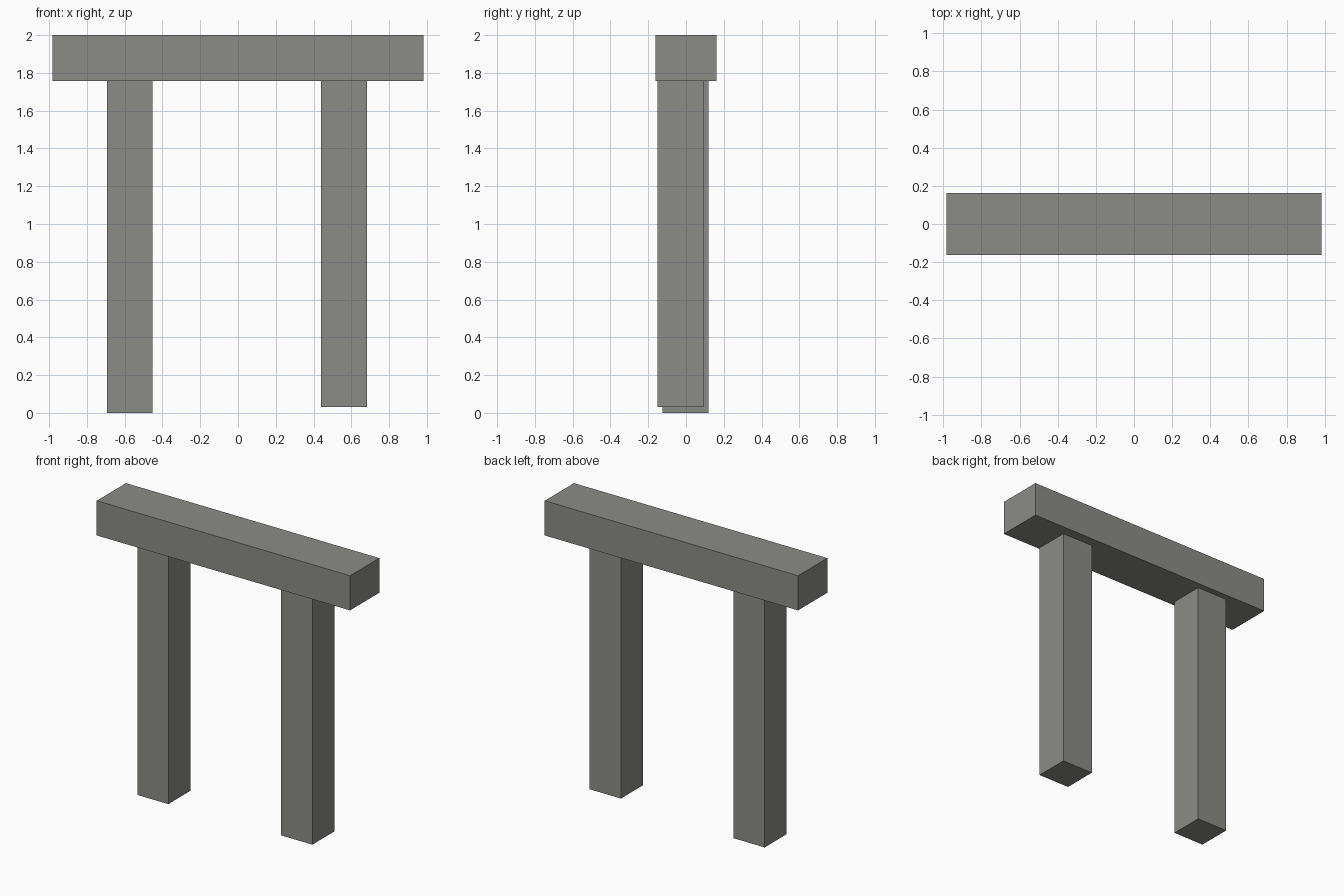
import bpy

if "Cube" in bpy.data.objects:
    bpy.data.objects.remove(bpy.data.objects["Cube"])

stone = bpy.data.materials.new("grey stone")
stone.diffuse_color = (0.26, 0.26, 0.245, 1)
stone.use_nodes = True
stone.node_tree.nodes["Principled BSDF"].inputs["Base Color"].default_value = stone.diffuse_color


def block(name, low, high):
    """Axis-aligned box between two corners."""
    centre = [(a + b) / 2 for a, b in zip(low, high)]
    bpy.ops.mesh.primitive_cube_add(size=1, location=centre)
    ob = bpy.context.object
    ob.name = name
    ob.scale = [b - a for a, b in zip(low, high)]
    bpy.ops.object.transform_apply(location=False, rotation=False, scale=True)
    ob.data.materials.append(stone)


UNDERSIDE = 1.757

# Horizontal beam
block("lintel", (-0.983, -0.162, UNDERSIDE), (0.983, 0.162, 2.0))

# Two uprights, slightly offset from each other in depth and height
block("left_post", (-0.693, -0.125, 0.0), (-0.453, 0.118, UNDERSIDE))
block("right_post", (0.44, -0.152, 0.03), (0.684, 0.092, UNDERSIDE))
